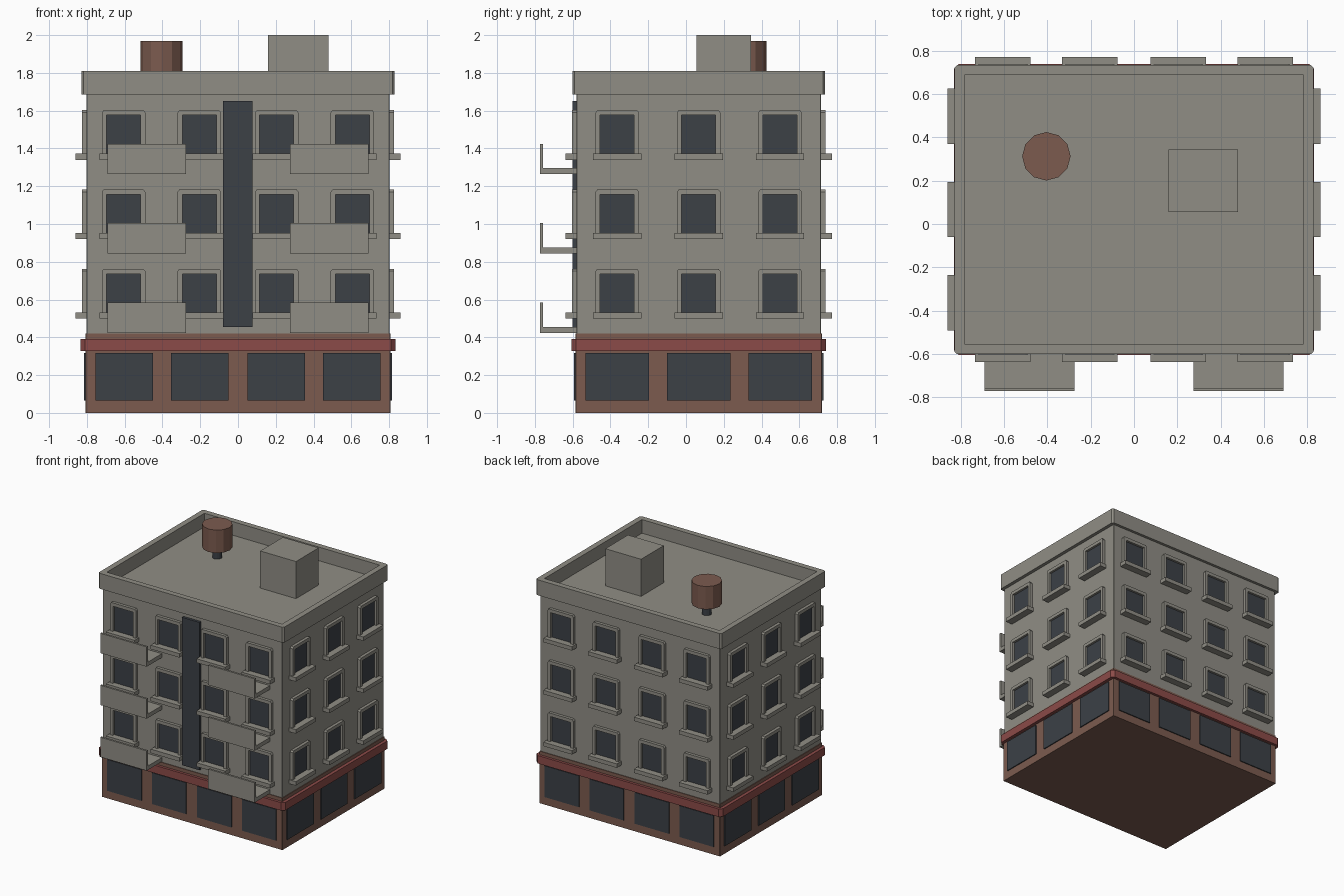
import bpy
import bmesh
from mathutils import Vector

cube = bpy.data.objects.get("Cube")
if cube:
    bpy.data.objects.remove(cube, do_unlink=True)


def material(name, rgb):
    mat = bpy.data.materials.new(name)
    mat.use_nodes = True
    color = (*rgb, 1)
    mat.diffuse_color = color
    mat.node_tree.nodes["Principled BSDF"].inputs["Base Color"].default_value = color
    return mat


CONCRETE = material("warm grey concrete", (0.28, 0.27, 0.235))
BRICK = material("brown brick", (0.2, 0.105, 0.078))
TRIM = material("dull red trim", (0.26, 0.07, 0.065))
GLASS = material("dark glass", (0.045, 0.052, 0.062))

CENTER_Y = 0.067            # middle of the building, front to back
HALF_X, HALF_Y = 0.803, 0.648


def finish(name, bm, mat):
    bmesh.ops.recalc_face_normals(bm, faces=bm.faces)
    mesh = bpy.data.meshes.new(name)
    bm.to_mesh(mesh)
    bm.free()
    mesh.materials.append(mat)
    obj = bpy.data.objects.new(name, mesh)
    bpy.context.collection.objects.link(obj)
    return obj


def prism(bm, points, offset):
    """Extrude a closed outline by an offset."""
    base = bm.faces.new([bm.verts.new(p) for p in points])
    geom = bmesh.ops.extrude_face_region(bm, geom=[base], use_keep_orig=True)["geom"]
    moved = [g for g in geom if isinstance(g, bmesh.types.BMVert)]
    bmesh.ops.translate(bm, verts=moved, vec=offset)


def box(bm, x0, x1, y0, y1, z0, z1):
    prism(bm, [(x0, y0, z0), (x1, y0, z0), (x1, y1, z0), (x0, y1, z0)], (0, 0, z1 - z0))


def outline(hx, hy, cut, z):
    """Rectangle around the building with chamfered corners."""
    pts = []
    for sx, sy in ((1, 1), (-1, 1), (-1, -1), (1, -1)):
        pair = [(sx * hx, sy * (hy - cut)), (sx * (hx - cut), sy * hy)]
        pts += pair if sx * sy > 0 else pair[::-1]
    return [Vector((x, y + CENTER_Y, z)) for x, y in pts]


def block(name, hx, hy, z0, z1, mat, cut=0.002):
    bm = bmesh.new()
    prism(bm, outline(hx, hy, cut, z0), (0, 0, z1 - z0))
    return finish(name, bm, mat)


def ring(name, hx, hy, thick, z0, z1, mat, cut):
    """Hollow band that runs around the whole building."""
    bm = bmesh.new()
    loops = []
    for inset, z in ((0, z0), (0, z1), (thick, z1), (thick, z0)):
        c = cut if inset == 0 else 0.001
        loops.append([bm.verts.new(p) for p in outline(hx - inset, hy - inset, c, z)])
    for a, b in zip(loops, loops[1:] + loops[:1]):
        for i in range(len(a)):
            j = (i + 1) % len(a)
            bm.faces.new((a[i], a[j], b[j], b[i]))
    return finish(name, bm, mat)


# Each wall: outward direction, along direction, distance, bay positions
WALLS = {
    "front": (Vector((0, -1, 0)), Vector((1, 0, 0)), HALF_Y, "long"),
    "back": (Vector((0, 1, 0)), Vector((1, 0, 0)), HALF_Y, "long"),
    "left": (Vector((1, 0, 0)), Vector((0, 1, 0)), HALF_X, "short"),
    "right": (Vector((-1, 0, 0)), Vector((0, 1, 0)), HALF_X, "short"),
}
WINDOW_BAYS = {"long": (-0.606, -0.205, 0.205, 0.606), "short": (-0.431, 0, 0.431)}
SHOP_BAYS = {"long": (-0.602, -0.202, 0.202, 0.602), "short": (-0.431, 0, 0.431)}
SHOP_HALF = {"long": 0.153, "short": 0.168}
FLOORS = [0.53 + 0.42 * i for i in range(3)]


def wall_prism(bm, wall, shape, d0, d1):
    """Extrude an (along, height) outline outward from a wall."""
    out, along, dist, _ = wall
    base = Vector((0, CENTER_Y, 0)) + out * (dist + d0)
    prism(bm, [base + along * u + Vector((0, 0, z)) for u, z in shape], out * (d1 - d0))


def rect(u, half, z0, z1):
    return [(u - half, z0), (u + half, z0), (u + half, z1), (u - half, z1)]


# Main masses
block("ground_floor", HALF_X + 0.004, HALF_Y + 0.004, 0, 0.42, BRICK)
block("upper_floors", HALF_X - 0.001, HALF_Y - 0.001, 0.42, 1.7, CONCRETE)
ring("shop_cornice", 0.833, 0.673, 0.06, 0.328, 0.392, TRIM, 0.024)
ring("parapet", 0.829, 0.669, 0.046, 1.685, 1.81, CONCRETE, 0.012)

# Windows, frames, sills and shop glazing on every wall
for side, wall in WALLS.items():
    kind = wall[3]
    panes, frames, sills, shops = (bmesh.new() for _ in range(4))
    for z in FLOORS:
        for u in WINDOW_BAYS[kind]:
            wall_prism(panes, wall, rect(u, 0.092, z, z + 0.208), -0.01, 0.005)
            half = [(0.09, 0), (0.09, 0.206), (0.115, 0), (0.115, 0.22), (0.105, 0.233)]
            i0, i1, o0, o1, o2 = half
            shape = [o0, o1, o2] + [(-a, b) for a, b in (o2, o1, o0, i0, i1)] + [i1, i0]
            wall_prism(frames, wall, [(u + a, z + b) for a, b in shape], -0.005, 0.023)
            wall_prism(sills, wall, rect(u, 0.128, z - 0.03, z + 0.002), -0.005, 0.058)
    for u in SHOP_BAYS[kind]:
        wall_prism(shops, wall, rect(u, SHOP_HALF[kind], 0.065, 0.318), -0.01, 0.012)
    finish(side + "_window_panes", panes, GLASS)
    finish(side + "_window_frames", frames, CONCRETE)
    finish(side + "_window_sills", sills, CONCRETE)
    finish(side + "_shop_windows", shops, GLASS)

# Tall stairwell window on the front
bm = bmesh.new()
wall_prism(bm, WALLS["front"], rect(-0.002, 0.078, 0.456, 1.65), -0.01, 0.02)
finish("stairwell_window", bm, GLASS)

# Balconies: a slab with a solid front panel
for label, sx in (("left", 1), ("right", -1)):
    bm = bmesh.new()
    for z in FLOORS:
        y_front, y_panel, y_wall = -0.773, -0.757, -0.575
        z0 = z - 0.106
        profile = [(y_wall, z0), (y_front, z0), (y_front, z0 + 0.16),
                   (y_panel, z0 + 0.16), (y_panel, z0 + 0.032), (y_wall, z0 + 0.032)]
        prism(bm, [(sx * 0.275, y, h) for y, h in profile], (sx * 0.415, 0, 0))
    finish(label + "_balconies", bm, CONCRETE)

# Roof structures
bm = bmesh.new()
box(bm, 0.16, 0.48, 0.055, 0.345, 1.69, 2.0)
finish("roof_access_block", bm, CONCRETE)


def cylinder(name, radius, z0, z1, mat):
    bm = bmesh.new()
    bmesh.ops.create_cone(bm, cap_ends=True, segments=12, radius1=radius,
                          radius2=radius, depth=z1 - z0)
    bmesh.ops.translate(bm, verts=bm.verts, vec=(-0.405, 0.313, (z0 + z1) / 2))
    finish(name, bm, mat)


cylinder("water_tank", 0.112, 1.785, 1.97, BRICK)
cylinder("water_tank_stem", 0.036, 1.69, 1.79, GLASS)
